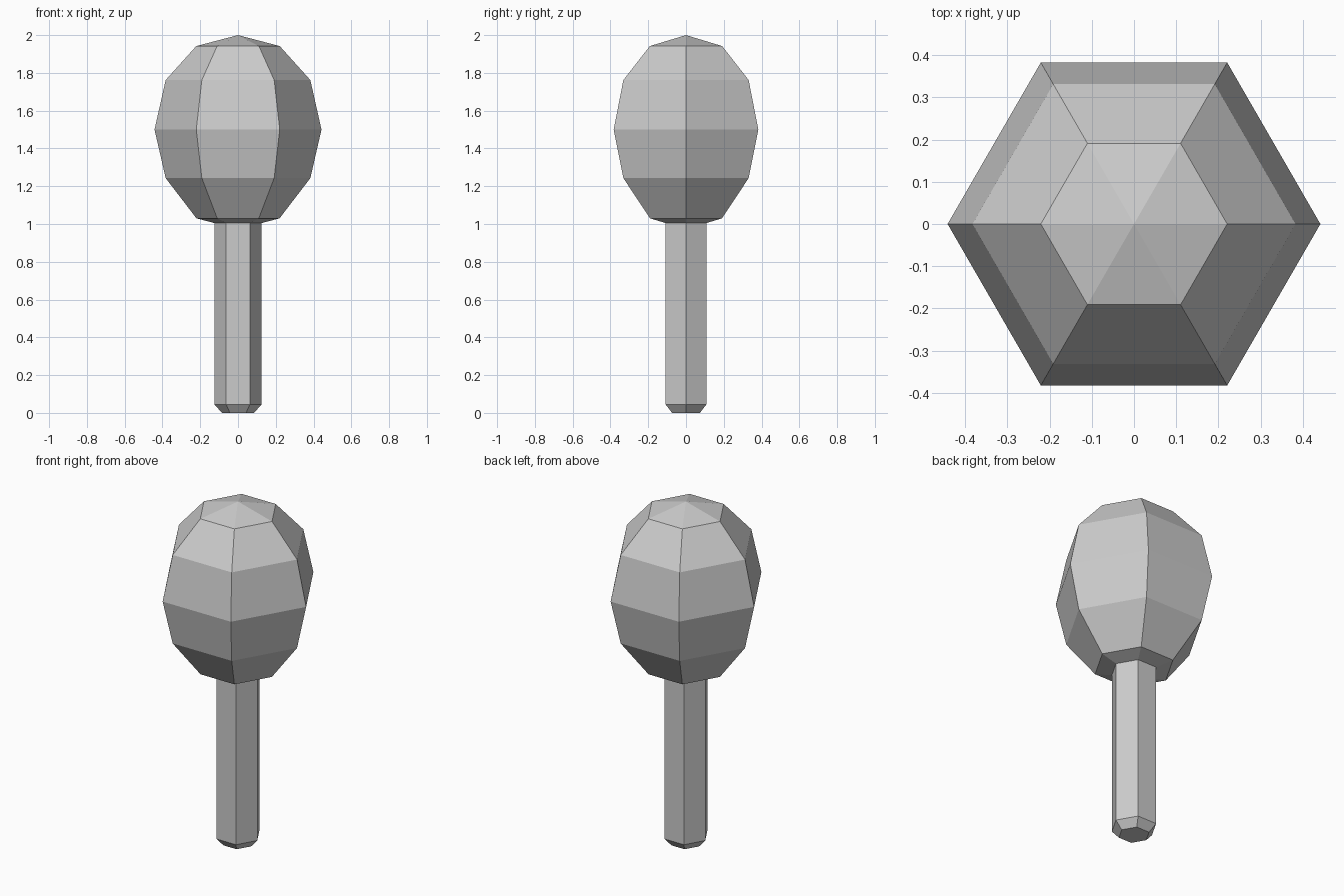
import bpy, bmesh
from math import cos, sin, tau

if "Cube" in bpy.data.objects:
    bpy.data.objects.remove(bpy.data.objects["Cube"])

SIDES = 6


def lathe(name, profile, cap_bottom=False):
    """Revolve (radius, z) points into a six-sided flat-shaded form; radius 0 is a pole."""
    bm = bmesh.new()
    rings = []
    for r, z in profile:
        n = SIDES if r > 0 else 1
        rings.append([bm.verts.new((r * cos(tau * i / SIDES), r * sin(tau * i / SIDES), z))
                      for i in range(n)])
    for a, b in zip(rings, rings[1:]):
        for i in range(SIDES):
            j = (i + 1) % SIDES
            if len(b) == 1:
                bm.faces.new((a[i], a[j], b[0]))
            else:
                bm.faces.new((a[i], a[j], b[j], b[i]))
    if cap_bottom:
        bm.faces.new(rings[0][::-1])
    mesh = bpy.data.meshes.new(name)
    bm.to_mesh(mesh)
    bm.free()
    obj = bpy.data.objects.new(name, mesh)
    bpy.context.collection.objects.link(obj)
    return obj


# Trunk: hexagonal post with a chamfered foot
lathe("trunk", [(0.085, 0), (0.125, 0.045), (0.125, 1.005)], cap_bottom=True)

# Crown: faceted egg shape that closes onto the trunk
lathe("crown", [(0.125, 1.005), (0.22, 1.03), (0.383, 1.243), (0.442, 1.5),
                (0.383, 1.762), (0.221, 1.942), (0, 2.0)])
